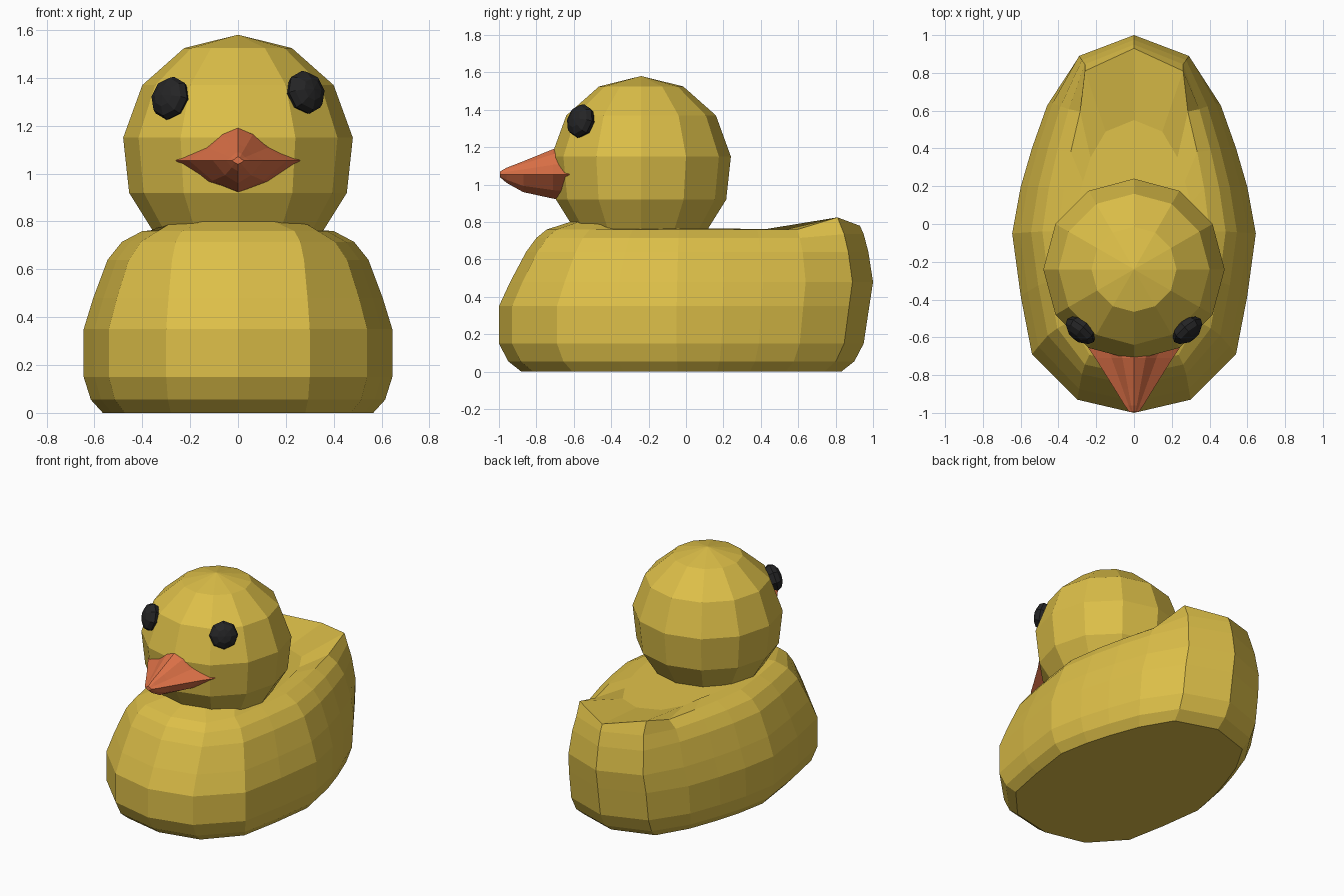
import bpy, bmesh, math
from mathutils import Vector

if "Cube" in bpy.data.objects:
    bpy.data.objects.remove(bpy.data.objects["Cube"])


def material(name, rgb):
    m = bpy.data.materials.new(name)
    m.diffuse_color = (*rgb, 1)
    m.use_nodes = True
    m.node_tree.nodes["Principled BSDF"].inputs["Base Color"].default_value = m.diffuse_color
    return m


YELLOW = material("yellow", (0.72, 0.52, 0.065))
ORANGE = material("orange", (0.74, 0.17, 0.065))
BLACK = material("black", (0.018, 0.018, 0.019))


def finish(bm, name, mat):
    bmesh.ops.recalc_face_normals(bm, faces=bm.faces)
    me = bpy.data.meshes.new(name)
    bm.to_mesh(me)
    bm.free()
    me.materials.append(mat)
    ob = bpy.data.objects.new(name, me)
    bpy.context.collection.objects.link(ob)
    return ob


def loft(name, rings, mat):
    """Skin closed rings of equal point count and cap both ends."""
    bm = bmesh.new()
    loops = [[bm.verts.new(p) for p in ring] for ring in rings]
    n = len(loops[0])
    for a, b in zip(loops, loops[1:]):
        for i in range(n):
            j = (i + 1) % n
            bm.faces.new((a[i], a[j], b[j], b[i]))
    for end in (loops[0], loops[-1]):
        bm.faces.new(end)
    return finish(bm, name, mat)


# Body: egg-shaped outline scaled per level, with a raised tail
half = [(0, -1), (.30, -.93), (.54, -.69), (.60, -.38), (.645, -.05),
        (.60, .20), (.54, .41), (.46, .64), (.30, .89), (0, 1)]
outline = half + [(-x, y) for x, y in half[-2:0:-1]]
# z, half width, front y, back y
levels = [(0, .565, .88, .83), (.055, .615, .95, .90), (.15, .645, 1, .95),
          (.35, .645, 1, .98), (.48, .605, .94, 1), (.64, .545, .855, .975),
          (.715, .485, .80, .95), (.76, .40, .745, .93)]
rings = []
for z, w, f, b in levels:
    s = w / .645
    ring = []
    for x, y in outline:
        k = math.sqrt(s) if abs(x) < .31 else s
        ring.append([x * k, y * (f if y < 0 else b), z])
    rings.append(ring)
for p in rings[-1]:
    if p[1] > .9:
        p[2] = .78
    elif p[1] > .75:
        p[0], p[1], p[2] = math.copysign(.26, p[0]), .81, .825
for p in rings[-2]:
    if p[1] > .75:
        p[2] = .735
# Inner top ring: swells at the chest, dips before the tail
rings.append([[x * .5, y * (.62 if y < 0 else .55), .80 if y < -.6 else .765 if y < .5 else .75]
              for x, y in outline])
loft("body", rings, YELLOW)

# Head: twelve-sided turned ball
profile = [(.70, .31), (.76, .355), (.92, .455), (1.15, .48), (1.37, .40), (1.525, .225), (1.58, .002)]
loft("head", [[(r * math.sin(i * math.pi / 6), -.24 + r * math.cos(i * math.pi / 6), z)
               for i in range(12)] for z, r in profile], YELLOW)

# Beak: pointed-oval sections narrowing to the tip (y, half width, top, bottom)
beak = []
for y, w, t, b in [(-.54, .27, 1.20, .91), (-.63, .26, 1.20, .915), (-.71, .205, 1.19, .925),
                   (-.87, .105, 1.125, .96), (-.96, .05, 1.09, 1.01), (-.995, .025, 1.07, 1.04)]:
    c = 1.055
    up, dn = t - c, b - c
    right = [(0, t), (.30, c + up * .80), (.58, c + up * .38), (1, c), (.52, c + dn * .65)]
    beak.append([(x * w, y, z) for x, z in right] + [(0, y, b)]
                + [(-x * w, y, z) for x, z in right[:0:-1]])
loft("beak", beak, ORANGE)

# Eyes: flattened faceted beads facing outward
for name, side, z in (("left_eye", -1, 1.315), ("right_eye", 1, 1.34)):
    bm = bmesh.new()
    bmesh.ops.create_uvsphere(bm, u_segments=8, v_segments=6, radius=.093)
    q = Vector((side * .62, -.72, .25)).to_track_quat('Z', 'Y')
    for v in bm.verts:
        v.co.z *= .6
        v.co = q @ v.co + Vector((side * .283, -.563, z))
    finish(bm, name, BLACK)
